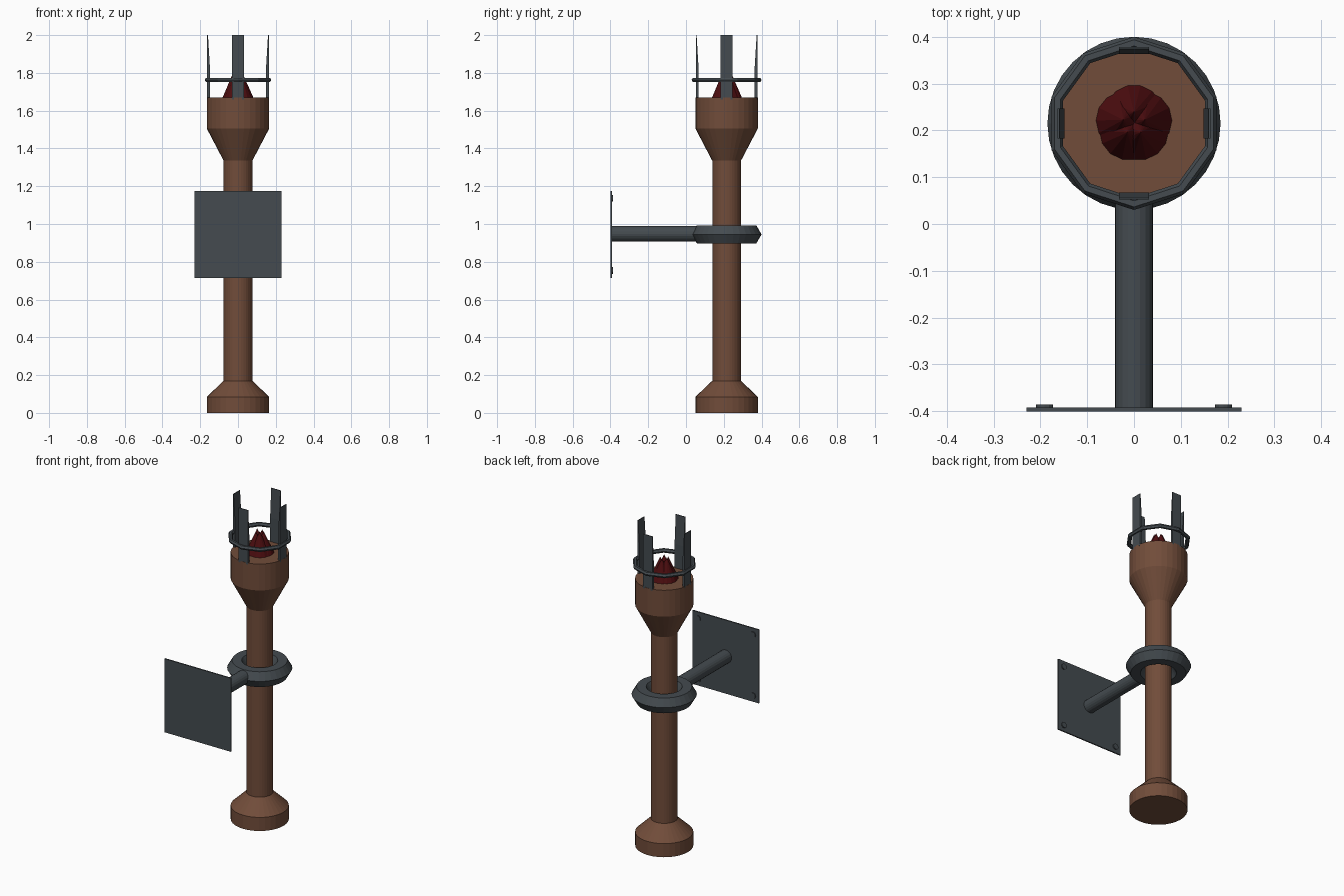
import bpy, bmesh, math
from mathutils import Vector, Matrix

if "Cube" in bpy.data.objects:
    bpy.data.objects.remove(bpy.data.objects["Cube"])

AX = Vector((0, 0.215, 0))   # torch axis
ARM_Z = 0.945


def material(name, rgb):
    m = bpy.data.materials.new(name)
    m.diffuse_color = (*rgb, 1)
    m.use_nodes = True
    m.node_tree.nodes["Principled BSDF"].inputs["Base Color"].default_value = m.diffuse_color
    return m


WOOD = material("brown wood", (0.165, 0.073, 0.042))
IRON = material("dark iron", (0.058, 0.070, 0.079))
EMBER = material("dark red ember", (0.075, 0.004, 0.005))


def finish(name, bm, mat, smooth=False):
    bmesh.ops.recalc_face_normals(bm, faces=bm.faces)
    me = bpy.data.meshes.new(name)
    bm.to_mesh(me)
    bm.free()
    me.materials.append(mat)
    ob = bpy.data.objects.new(name, me)
    bpy.context.collection.objects.link(ob)
    return ob


def lathe(name, profile, sides, mat, centre=AX, phase=0.0, closed=False):
    """Revolve (radius, z) points round z; closed makes a ring, open gets capped."""
    bm = bmesh.new()
    loops = []
    for r, z in profile:
        loops.append([bm.verts.new(centre + Vector((r * math.cos(a), r * math.sin(a), z)))
                      for a in (phase + 2 * math.pi * i / sides for i in range(sides))])
    pairs = list(zip(loops, loops[1:]))
    if closed:
        pairs.append((loops[-1], loops[0]))
    else:
        bm.faces.new(loops[0])
        bm.faces.new(loops[-1])
    for lo, hi in pairs:
        for i in range(sides):
            j = (i + 1) % sides
            bm.faces.new((lo[i], lo[j], hi[j], hi[i]))
    return finish(name, bm, mat)


def ring(name, major, minor, z, sides, minor_sides, mat, phase=0.0):
    pts = [(major + minor * math.cos(t), z + minor * math.sin(t))
           for t in (2 * math.pi * k / minor_sides for k in range(minor_sides))]
    return lathe(name, pts, sides, mat, phase=phase, closed=True)


def rod_y(name, x, z, y0, y1, r, sides, mat):
    bm = bmesh.new()
    bmesh.ops.create_cone(bm, cap_ends=True, segments=sides, radius1=r, radius2=r, depth=y1 - y0,
                          matrix=Matrix.Translation((x, (y0 + y1) / 2, z)) @ Matrix.Rotation(math.pi / 2, 4, 'X'))
    return finish(name, bm, mat)


# Wooden torch body: foot, shaft and cup
lathe("torch_body", [(0.165, 0), (0.165, 0.085), (0.076, 0.17), (0.076, 1.335),
                     (0.165, 1.505), (0.165, 1.67)], 32, WOOD)

# Collar round the shaft and hoop round the prongs
ring("collar", 0.13, 0.055, ARM_Z, 32, 6, IRON)
ring("prong_hoop", 0.172, 0.013, 1.763, 10, 6, IRON, phase=math.pi / 2)

# Four upright prongs, thinning to an edge at the top
prong = [(0.148, 1.66), (0.163, 1.66), (0.163, 2.0), (0.159, 2.0), (0.148, 1.82)]
for k in range(4):
    rot = Matrix.Translation(AX) @ Matrix.Rotation(k * math.pi / 2, 4, 'Z')
    bm = bmesh.new()
    sides = [[bm.verts.new(rot @ Vector((r, w, z))) for r, z in prong] for w in (-0.032, 0.032)]
    for s in sides:
        bm.faces.new(s)
    for i in range(len(prong)):
        j = (i + 1) % len(prong)
        bm.faces.new((sides[0][i], sides[0][j], sides[1][j], sides[1][i]))
    finish(f"prong_{k + 1}", bm, IRON)

# Ember heap: a cluster of leaning cones
bm = bmesh.new()
for k in range(5):
    a = math.radians(90 + 72 * k)
    out = Vector((math.cos(a), math.sin(a), 0))
    tip = bm.verts.new(AX + out * 0.024 + Vector((0, 0, 1.80 + 0.008 * (k % 2))))
    base = [bm.verts.new(AX + out * 0.02 + Vector((0.063 * math.cos(t), 0.063 * math.sin(t), 1.668)))
            for t in (2 * math.pi * i / 14 for i in range(14))]
    bm.faces.new(base)
    for i in range(14):
        bm.faces.new((base[i], base[(i + 1) % 14], tip))
finish("ember_heap", bm, EMBER)

# Wall bracket: plate, arm and corner bolts
bm = bmesh.new()
bmesh.ops.create_cube(bm, size=1, matrix=Matrix.Translation((0, -0.396, ARM_Z)) @ Matrix.Diagonal((0.46, 0.008, 0.46, 1)))
finish("wall_plate", bm, IRON)
rod_y("bracket_arm", 0, ARM_Z + 0.003, -0.394, 0.085, 0.041, 20, IRON)
for sx in (-1, 1):
    for sz in (-1, 1):
        rod_y(f"bolt_{'left' if sx < 0 else 'right'}_{'low' if sz < 0 else 'high'}",
              sx * 0.191, ARM_Z + sz * 0.191, -0.394, -0.386, 0.018, 12, IRON)
